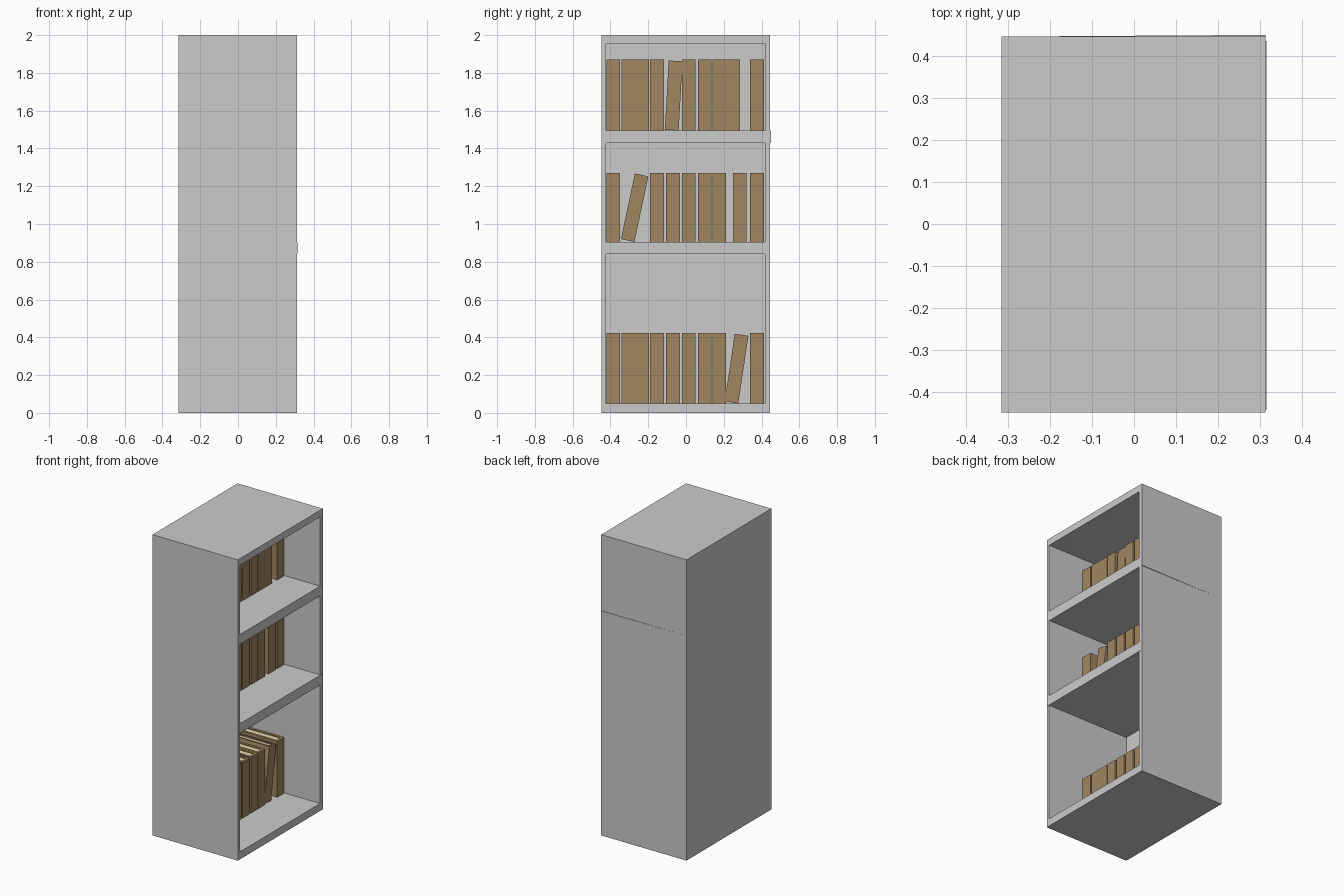
import bpy, bmesh
from math import radians
from mathutils import Matrix, Vector

if "Cube" in bpy.data.objects:
    bpy.data.objects.remove(bpy.data.objects["Cube"])


def material(name, color):
    m = bpy.data.materials.new(name)
    m.diffuse_color = (*color, 1)
    m.use_nodes = True
    m.node_tree.nodes["Principled BSDF"].inputs["Base Color"].default_value = m.diffuse_color
    return m


def add_object(name, bm, mats=()):
    bmesh.ops.recalc_face_normals(bm, faces=bm.faces)
    me = bpy.data.meshes.new(name)
    bm.to_mesh(me)
    bm.free()
    for m in mats:
        me.materials.append(m)
    ob = bpy.data.objects.new(name, me)
    bpy.context.collection.objects.link(ob)
    return ob


def prism(bm, profile, z0, z1, mat=0):
    """Extrude a flat xy outline from z0 up to z1."""
    low = [bm.verts.new((x, y, z0)) for x, y in profile]
    high = [bm.verts.new((x, y, z1)) for x, y in profile]
    n = len(profile)
    faces = [bm.faces.new(low[::-1]), bm.faces.new(high)]
    for i in range(n):
        j = (i + 1) % n
        faces.append(bm.faces.new((low[i], low[j], high[j], high[i])))
    for f in faces:
        f.material_index = mat


def rect(x0, x1, y0, y1):
    return [(x0, y0), (x1, y0), (x1, y1), (x0, y1)]


# Cabinet: solid block with three compartments cut in from +x
bm = bmesh.new()
prism(bm, rect(-0.315, 0.312, -0.447, 0.445), 0, 2)
cabinet = add_object("cabinet", bm)

bm = bmesh.new()
for z0, z1 in ((0.05, 0.84), (0.905, 1.43), (1.495, 1.955)):
    prism(bm, rect(-0.295, 0.5, -0.424, 0.417), z0, z1)
cutter = add_object("compartment_cutter", bm)
cutter.hide_render = True
cutter.hide_set(True)
cut = cabinet.modifiers.new("compartments", 'BOOLEAN')
cut.operation = 'DIFFERENCE'
cut.solver = 'EXACT'
cut.object = cutter
bpy.context.view_layer.objects.active = cabinet
bpy.ops.object.modifier_apply(modifier=cut.name)
bpy.data.objects.remove(cutter)

# Upper shelf end that stands slightly proud of the +y side
bm = bmesh.new()
prism(bm, [(-0.30, 0.445), (0.312, 0.445), (0.312, 0.449)], 1.43, 1.495)
add_object("upper_shelf_end", bm)

# Lower shelf front edge, slightly proud
bm = bmesh.new()
prism(bm, rect(0.312, 0.315, -0.44, 0.435), 0.84, 0.905)
add_object("lower_shelf_edge", bm)

# Books: U-shaped cover around a page block, spine towards +x
cover_mat = material("brown_cover", (0.35, 0.24, 0.12))
page_mat = material("cream_pages", (0.85, 0.70, 0.42))
BACK, SPINE, WIDTH, BOARD = -0.26, 0.05, 0.073, 0.016


def book(name, y, z, height, lean=0.0):
    """y is the low -y edge at the foot; lean tips the top towards +y."""
    bm = bmesh.new()
    t, w = BOARD, WIDTH
    prism(bm, [(BACK, 0), (SPINE, 0), (SPINE, w), (BACK, w), (BACK, w - t),
               (SPINE - t, w - t), (SPINE - t, t), (BACK, t)], 0, height)
    prism(bm, rect(BACK + 0.008, SPINE - t, t, w - t), 0.006, height - 0.006, 1)
    # Turn about the foot edge that stays on the shelf
    bmesh.ops.rotate(bm, verts=bm.verts, cent=Vector((0, w, 0)),
                     matrix=Matrix.Rotation(radians(-lean), 3, 'X'))
    bmesh.ops.translate(bm, verts=bm.verts, vec=(0, y, z))
    add_object(name, bm, (cover_mat, page_mat))


# Row: shelf height, book height, upright positions, leaning (position, angle)
rows = {
    "lower": (0.05, 0.372, (-.422, -.341, -.268, -.190, -.106, -.022, .063, .139, .340),
              (0.204, 8.5)),
    "middle": (0.905, 0.365, (-.422, -.190, -.106, -.022, .063, .139, .248, .340),
               (-0.346, 12)),
    "upper": (1.495, 0.377, (-.422, -.341, -.268, -.190, -.022, .063, .139, .212, .340),
              (-0.112, 3.2)),
}
for row, (z, h, places, (ly, angle)) in rows.items():
    for i, y in enumerate(places, 1):
        book(f"{row}_book_{i}", y, z, h)
    book(f"{row}_leaning_book", ly, z, h - 0.01, angle)
